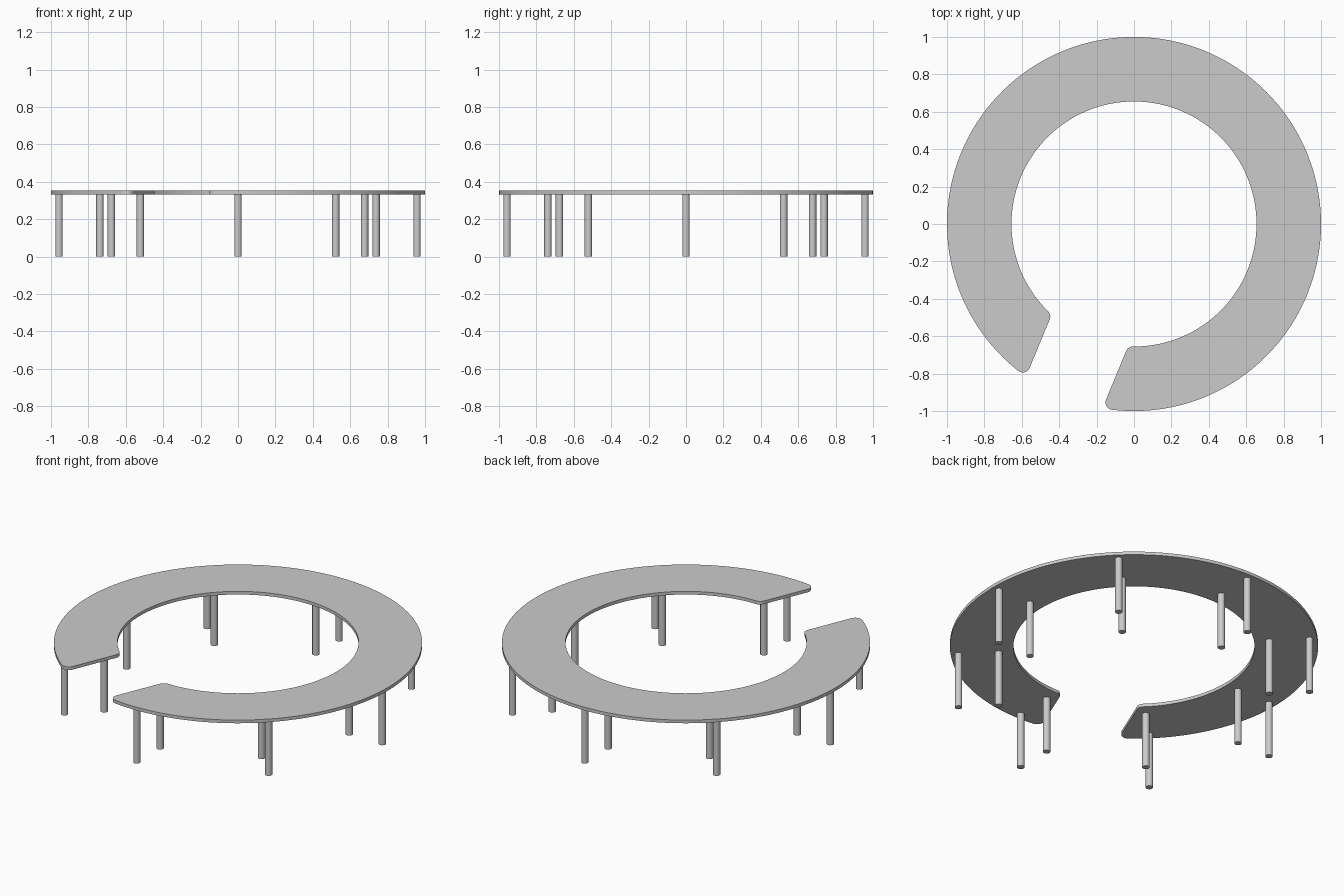
import bpy, bmesh
from math import sin, cos, pi, radians, sqrt, atan2

if "Cube" in bpy.data.objects:
    bpy.data.objects.remove(bpy.data.objects["Cube"])

R_OUT, R_IN = 1.0, 0.655
Z_BOT, Z_TOP = 0.333, 0.352
HALF_GAP, FILLET = 0.221, 0.04
GAP_ANGLE = radians(247.5)
LEG_R = 0.02


def arc(cx, cy, r, a0, a1, n):
    return [(cx + r * cos(a0 + (a1 - a0) * i / n),
             cy + r * sin(a0 + (a1 - a0) * i / n)) for i in range(n + 1)]


def finish(bm, name):
    bmesh.ops.recalc_face_normals(bm, faces=bm.faces)
    mesh = bpy.data.meshes.new(name)
    bm.to_mesh(mesh)
    bm.free()
    ob = bpy.data.objects.new(name, mesh)
    bpy.context.collection.objects.link(ob)
    bpy.ops.object.select_all(action='DESELECT')
    ob.select_set(True)
    bpy.context.view_layer.objects.active = ob
    bpy.ops.object.shade_smooth_by_angle(angle=radians(30))
    return ob


# Half outline in a local frame with the straight gap along +x
off = HALF_GAP + FILLET
co = sqrt((R_OUT - FILLET) ** 2 - off ** 2)
ci = sqrt((R_IN + FILLET) ** 2 - off ** 2)
a_out, a_in = atan2(off, co), atan2(off, ci)
half = arc(0, 0, R_OUT, pi, a_out, 72)                        # outer rim
half += arc(co, off, FILLET, a_out, -pi / 2, 10)[1:]          # outer corner
half += arc(ci, off, FILLET, -pi / 2, a_in - pi, 10)          # inner corner
half += arc(0, 0, R_IN, a_in, pi, 72)[1:]                     # inner rim

# Ring top: a strip of quads between outer and inner halves, mirrored, extruded
n = len(half) // 2
outer, inner = half[:n], half[n:][::-1]
c, s = cos(GAP_ANGLE), sin(GAP_ANGLE)
bm = bmesh.new()
for side in (1, -1):
    rows = [[bm.verts.new((x * c - y * side * s, x * s + y * side * c, Z_BOT))
             for x, y in row] for row in (outer, inner)]
    for i in range(n - 1):
        bm.faces.new((rows[0][i], rows[0][i + 1], rows[1][i + 1], rows[1][i]))
bmesh.ops.remove_doubles(bm, verts=bm.verts, dist=1e-5)
bmesh.ops.recalc_face_normals(bm, faces=bm.faces)
ext = bmesh.ops.extrude_face_region(bm, geom=bm.faces[:], use_keep_orig=True)
for v in ext["geom"]:
    if isinstance(v, bmesh.types.BMVert):
        v.co.z = Z_TOP
finish(bm, "ring_top")


# Legs: an outer and an inner one at every 45 degrees
def leg(name, r, a):
    bm = bmesh.new()
    bmesh.ops.create_cone(bm, cap_ends=True, segments=32,
                          radius1=LEG_R, radius2=LEG_R, depth=Z_BOT)
    ob = finish(bm, name)
    ob.location = (r * cos(a), r * sin(a), Z_BOT / 2)


for k in range(8):
    leg(f"outer_leg_{k + 1}", 0.957, k * pi / 4)
    leg(f"inner_leg_{k + 1}", 0.738, k * pi / 4)
